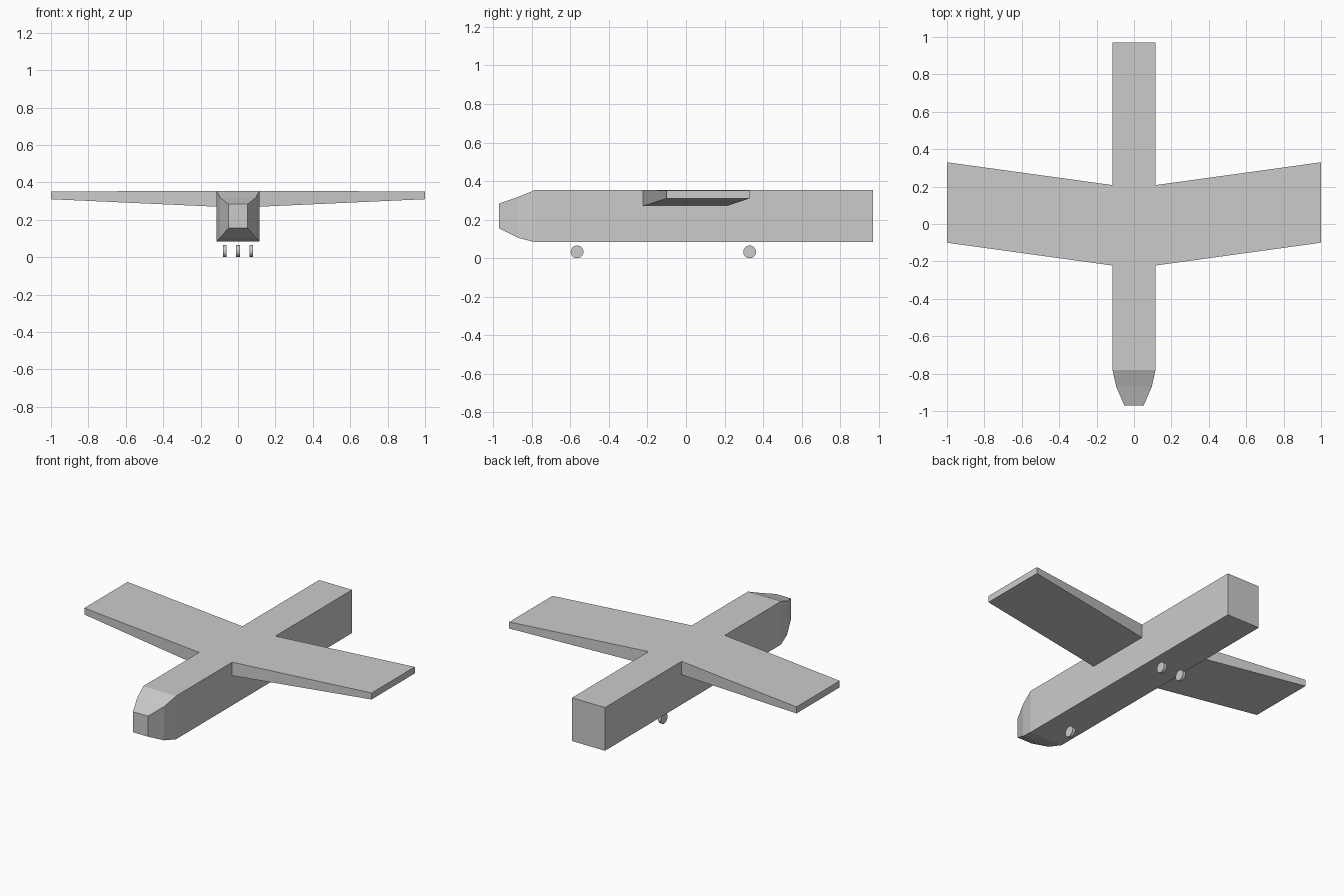
import bpy, bmesh
from math import pi

if "Cube" in bpy.data.objects:
    bpy.data.objects.remove(bpy.data.objects["Cube"])


def loft(name, rings):
    """Skin a row of four-cornered rings and cap both ends."""
    bm = bmesh.new()
    loops = [[bm.verts.new(p) for p in r] for r in rings]
    for a, b in zip(loops, loops[1:]):
        for i in range(4):
            j = (i + 1) % 4
            bm.faces.new((a[i], a[j], b[j], b[i]))
    bm.faces.new(loops[0])
    bm.faces.new(loops[-1])
    bmesh.ops.recalc_face_normals(bm, faces=bm.faces)
    me = bpy.data.meshes.new(name)
    bm.to_mesh(me)
    bm.free()
    ob = bpy.data.objects.new(name, me)
    bpy.context.collection.objects.link(ob)
    return ob


# Fuselage: y, half width, bottom, top from nose to tail
sections = [(-0.97, 0.052, 0.155, 0.284), (-0.87, 0.095, 0.105, 0.318),
            (-0.78, 0.115, 0.083, 0.355), (0.97, 0.115, 0.083, 0.355)]
loft("fuselage", [[(-w, y, b), (w, y, b), (w, y, t), (-w, y, t)]
                  for y, w, b, t in sections])

# Wings: x, front y, rear y, bottom, top from root to tip
stations = [(0.115, -0.222, 0.208, 0.27, 0.355), (1.0, -0.1, 0.33, 0.31, 0.351)]
for side, label in ((-1, "left"), (1, "right")):
    loft(label + "_wing", [[(side * x, f, b), (side * x, r, b),
                            (side * x, r, t), (side * x, f, t)]
                           for x, f, r, b, t in stations])

# Landing wheels: one at the nose, a pair behind the wing
for name, x, y in (("nose_wheel", 0, -0.565), ("left_wheel", -0.07, 0.33),
                   ("right_wheel", 0.07, 0.33)):
    bpy.ops.mesh.primitive_cylinder_add(vertices=32, radius=0.033, depth=0.019,
                                        location=(x, y, 0.033), rotation=(0, pi / 2, 0))
    bpy.context.object.name = name
    bpy.ops.object.shade_smooth_by_angle()
